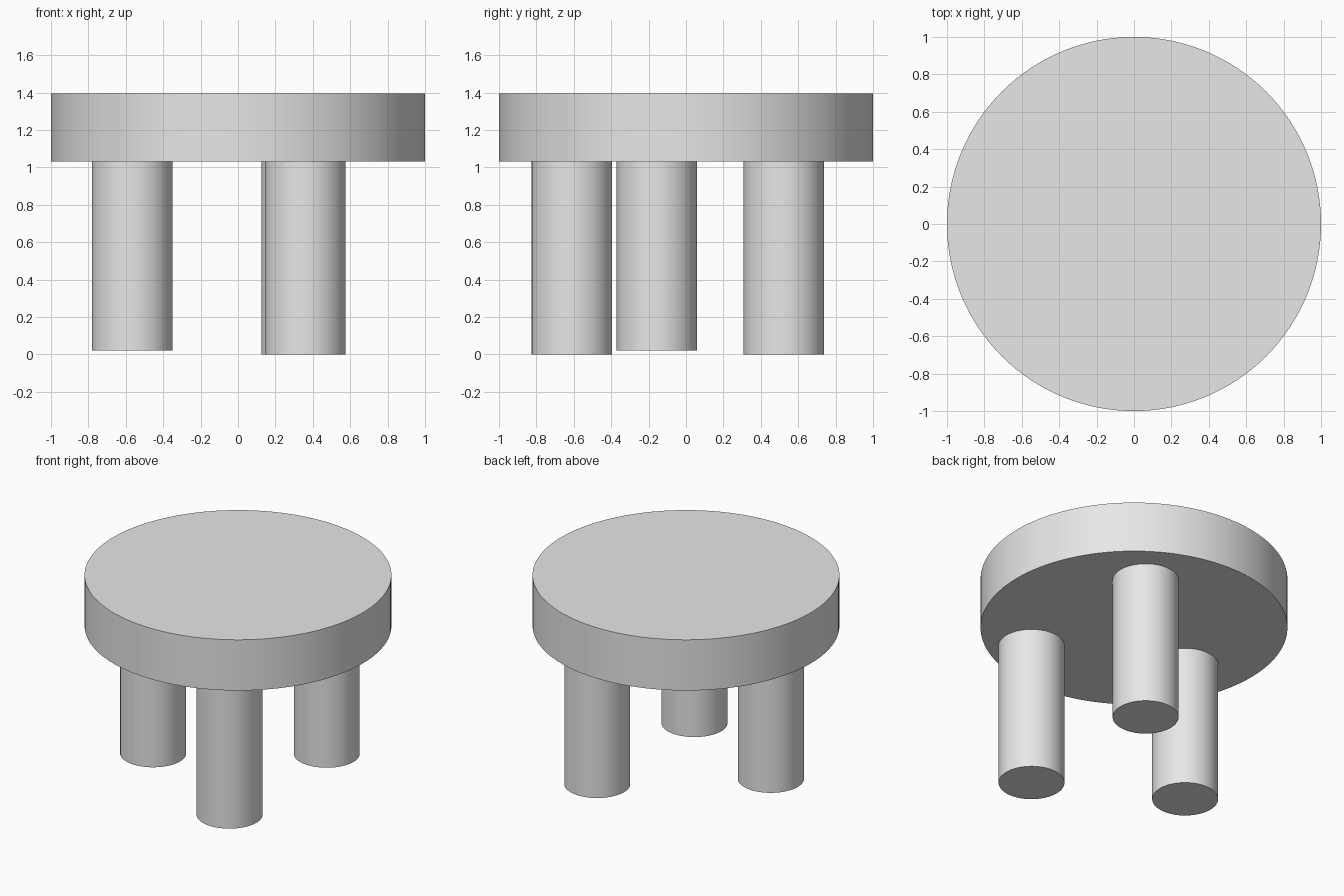
import bpy
import math

if "Cube" in bpy.data.objects:
    bpy.data.objects.remove(bpy.data.objects["Cube"], do_unlink=True)

# Single light grey finish
grey = bpy.data.materials.new("light_grey")
grey.use_nodes = True
grey.diffuse_color = (0.8, 0.8, 0.8, 1)
grey.node_tree.nodes["Principled BSDF"].inputs["Base Color"].default_value = (0.8, 0.8, 0.8, 1)


def cylinder(name, x, y, radius, bottom, top, sides):
    bpy.ops.mesh.primitive_cylinder_add(
        vertices=sides, radius=radius, depth=top - bottom,
        location=(x, y, (bottom + top) / 2))
    obj = bpy.context.object
    obj.name = name
    obj.data.materials.append(grey)
    bpy.ops.object.shade_smooth_by_angle(angle=math.radians(30))
    return obj


# Thick round seat
SEAT_BOTTOM, SEAT_TOP = 1.03, 1.395
cylinder("seat", 0, 0, 1.0, SEAT_BOTTOM, SEAT_TOP, 128)

# Three round legs, one slightly shorter, set a little into the seat
legs = {
    "front_leg": (0.36, -0.61, 0),
    "back_leg": (0.34, 0.523, 0),
    "right_leg": (-0.566, -0.156, 0.02),
}
for name, (x, y, foot) in legs.items():
    cylinder(name, x, y, 0.215, foot, SEAT_BOTTOM + 0.02, 64)
